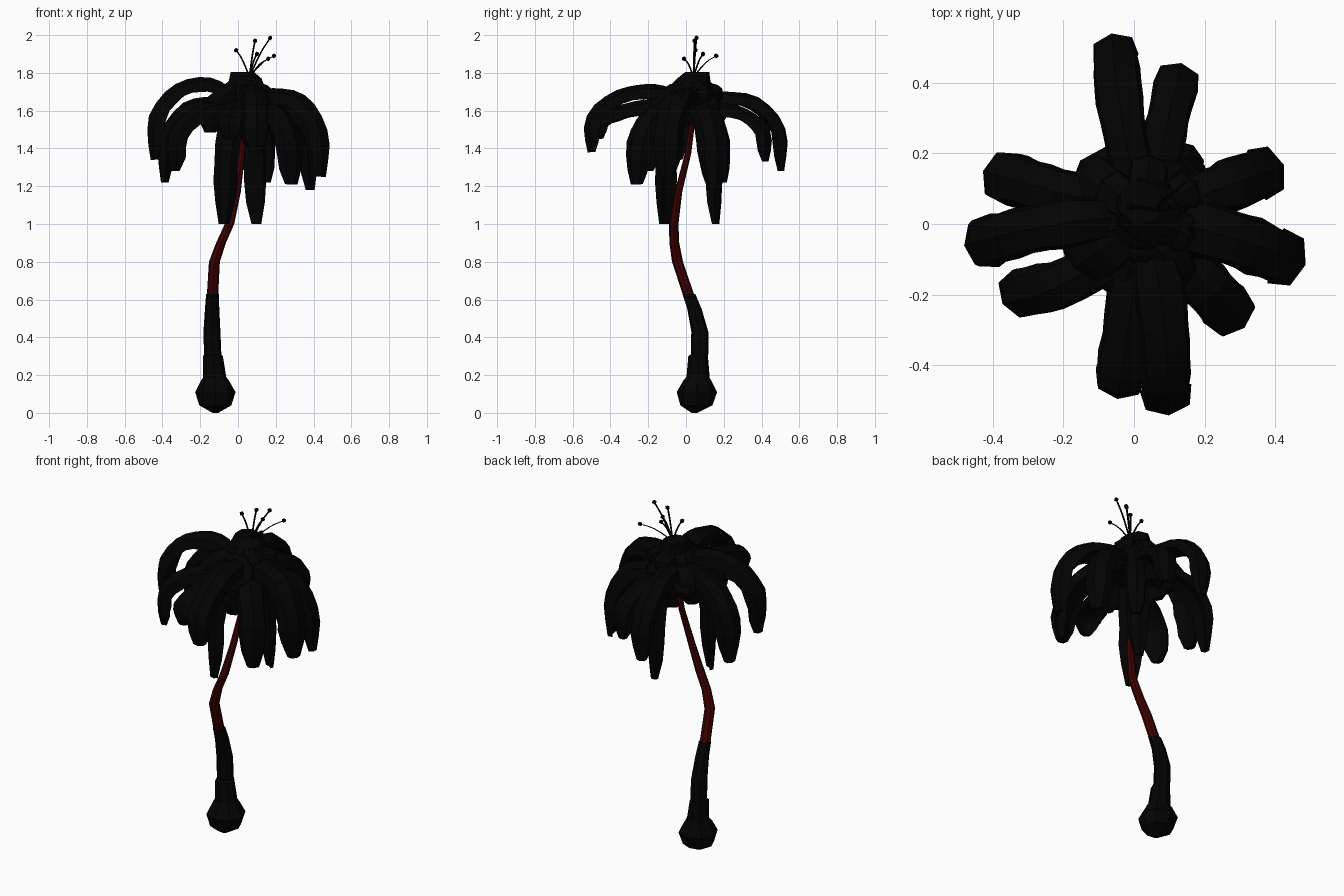
import bpy, bmesh, math, random
from mathutils import Vector, Matrix

random.seed(4)
cube = bpy.data.objects.get("Cube")
if cube:
    bpy.data.objects.remove(cube)


def material(name, color):
    m = bpy.data.materials.new(name)
    m.use_nodes = True
    m.diffuse_color = (*color, 1)
    m.node_tree.nodes["Principled BSDF"].inputs["Base Color"].default_value = (*color, 1)
    return m


LEAF = material("black leaf", (0.0008, 0.0008, 0.0008))
BARK = material("black bark", (0.0011, 0.0011, 0.001))
RED = material("dark red bark", (0.05, 0.0006, 0.0008))


def finish(name, bm, mat):
    bmesh.ops.recalc_face_normals(bm, faces=bm.faces)
    mesh = bpy.data.meshes.new(name)
    bm.to_mesh(mesh)
    bm.free()
    mesh.materials.append(mat)
    obj = bpy.data.objects.new(name, mesh)
    bpy.context.collection.objects.link(obj)


def skin(bm, rings):
    """Bridge equal-sized rings of points and cap both ends."""
    loops = [[bm.verts.new(p) for p in ring] for ring in rings]
    n = len(loops[0])
    for a, b in zip(loops, loops[1:]):
        for i in range(n):
            j = (i + 1) % n
            bm.faces.new((a[i], a[j], b[j], b[i]))
    bm.faces.new(loops[0][::-1])
    bm.faces.new(loops[-1])


def spline(pts, steps):
    """Sample a Catmull-Rom curve through the points."""
    p = [2 * pts[0] - pts[1]] + pts + [2 * pts[-1] - pts[-2]]
    out = []
    for a, b, c, d in zip(p, p[1:], p[2:], p[3:]):
        for s in range(steps):
            t = s / steps
            out.append(0.5 * (2 * b + (c - a) * t + (2 * a - 5 * b + 4 * c - d) * t * t
                              + (3 * b - a - 3 * c + d) * t ** 3))
    return out + [pts[-1]]


def tube(bm, stations, sides):
    """Horizontal rings given as (x, y, z, radius)."""
    skin(bm, [[Vector((x + r * math.cos(math.tau * i / sides),
                       y + r * math.sin(math.tau * i / sides), z)) for i in range(sides)]
              for x, y, z, r in stations])


# Trunk: bulb, dark stem and red stem
bm = bmesh.new()
tube(bm, [(-0.12, 0.045, 0, 0.015), (-0.12, 0.055, 0.04, 0.085), (-0.12, 0.058, 0.11, 0.107),
          (-0.122, 0.06, 0.17, 0.075), (-0.122, 0.062, 0.19, 0.06)], 8)
finish("root_bulb", bm, BARK)
bm = bmesh.new()
tube(bm, [(-0.122, 0.064, 0.17, 0.063), (-0.132, 0.064, 0.3, 0.052), (-0.134, 0.072, 0.31, 0.046),
          (-0.138, 0.073, 0.43, 0.045), (-0.137, 0.045, 0.55, 0.038), (-0.135, 0.015, 0.63, 0.034)], 8)
finish("lower_trunk", bm, BARK)
bm = bmesh.new()
tube(bm, [(-0.135, 0.015, 0.62, 0.03), (-0.125, -0.045, 0.8, 0.029), (-0.09, -0.062, 0.9, 0.026),
          (-0.045, -0.065, 1.0, 0.025), (-0.005, -0.04, 1.17, 0.02), (0.02, 0.01, 1.37, 0.017),
          (0.04, 0.04, 1.6, 0.016), (0.04, 0.04, 1.68, 0.015)], 8)
finish("upper_trunk", bm, RED)

# Thick folded frond cross-section as (sideways, upward) fractions
SECTION = [(-1, -0.8), (-0.85, 0.05), (0, 0.4), (0.85, 0.05), (1, -0.8), (0, -0.5)]
CROWN = Vector((0.03, 0.02, 0))


def frond(name, x, y, tip, peak, width, bend=0):
    end = Vector((x, y, 0))
    reach = end - CROWN
    side = Vector((-reach.y, reach.x, 0)).normalized()
    profile = [(0.08, min(peak, 1.7)), (0.35, peak), (0.7, peak - 0.03),
               (0.96, tip + 0.55 * (peak - tip)), (0.97, tip)]
    path = spline([CROWN + reach * f + side * bend * math.sin(math.pi * f) + Vector((0, 0, z - 0.02))
                   for f, z in profile], 3)
    rings = []
    for i, p in enumerate(path):
        t = i / (len(path) - 1)
        tangent = (path[min(i + 1, len(path) - 1)] - path[max(i - 1, 0)]).normalized()
        up = tangent.cross(side).normalized()
        w = width * min(1, 0.6 + 2 * t, 0.45 + 4.5 * (1 - t)) * random.uniform(0.95, 1.1)
        rings.append([p + side * u * w + up * v * w * 0.9 for u, v in SECTION])
    bm = bmesh.new()
    skin(bm, rings)
    finish(name, bm, LEAF)


# Long arching fronds: end x, end y, tip height, peak height, half width, sideways bend
LONG = [(-0.06, 0.525, 1.3, 1.70, 0.063, 0.015), (0.13, 0.44, 1.35, 1.64, 0.06, 0),
        (0.405, 0.16, 1.2, 1.64, 0.07, 0), (0.465, -0.11, 1.27, 1.71, 0.078, 0.015),
        (0.3, -0.28, 1.23, 1.64, 0.072, 0), (0.095, -0.525, 1.4, 1.735, 0.07, 0.02),
        (-0.045, -0.48, 1.47, 1.66, 0.068, 0), (-0.36, -0.215, 1.3, 1.65, 0.07, 0.05),
        (-0.465, -0.06, 1.36, 1.77, 0.07, -0.02), (-0.41, 0.145, 1.24, 1.67, 0.07, 0)]
for i, args in enumerate(LONG):
    frond(f"long_frond_{i + 1}", *args)

# Hanging fronds around the trunk
HANGING = [(-0.085, -0.13, 1.02, 1.62, 0.062), (0.105, 0.17, 1.02, 1.62, 0.056),
           (0.07, -0.16, 1.44, 1.66, 0.065), (0.16, 0.21, 1.24, 1.64, 0.055)]
for i, args in enumerate(HANGING):
    frond(f"hanging_frond_{i + 1}", *args)

# Short fronds filling the crown
for i in range(9):
    a = math.tau * i / 9 + 0.3
    r = random.uniform(0.17, 0.23)
    frond(f"short_frond_{i + 1}", 0.015 + r * math.cos(a), r * math.sin(a) * 0.9,
          random.uniform(1.48, 1.56), 1.69 + 0.04 * (i % 2), 0.08)
frond("back_filler_frond", -0.13, 0.16, 1.55, 1.66, 0.085)

# Small top leaves around the flower
for i in range(6):
    a = math.tau * i / 6 + 0.5
    frond(f"top_leaf_{i + 1}", 0.04 + 0.14 * math.cos(a), 0.04 + 0.14 * math.sin(a),
          1.67, 1.775, 0.055)

# Crown core and tilted cap
bm = bmesh.new()
bmesh.ops.create_icosphere(bm, subdivisions=2, radius=1,
                           matrix=Matrix.Translation((0.035, 0.025, 1.66)) @ Matrix.Diagonal((0.1, 0.1, 0.09, 1)))
finish("crown_core", bm, LEAF)
bm = bmesh.new()
tube(bm, [(0.04, 0.03, 1.7, 0.11), (0.035, 0.04, 1.77, 0.09), (0.02, 0.06, 1.805, 0.065)], 7)
finish("crown_cap", bm, LEAF)

# Flower stamens with round tips
TIPS = [(-0.01, 0.05, 1.92), (0.09, 0.045, 1.97), (0.17, 0.055, 1.985),
        (0.19, 0.16, 1.89), (0.1, 0.09, 1.9), (0.16, -0.01, 1.875)]
bm = bmesh.new()
base = Vector((0.06, 0.04, 1.78))
for tip in map(Vector, TIPS):
    middle = base.lerp(tip, 0.55) + Vector((0, 0, 0.015))
    tube(bm, [(*p, 0.005) for p in spline([base, middle, tip], 3)], 5)
    bmesh.ops.create_icosphere(bm, subdivisions=1, radius=0.013, matrix=Matrix.Translation(tip))
finish("stamens", bm, LEAF)
